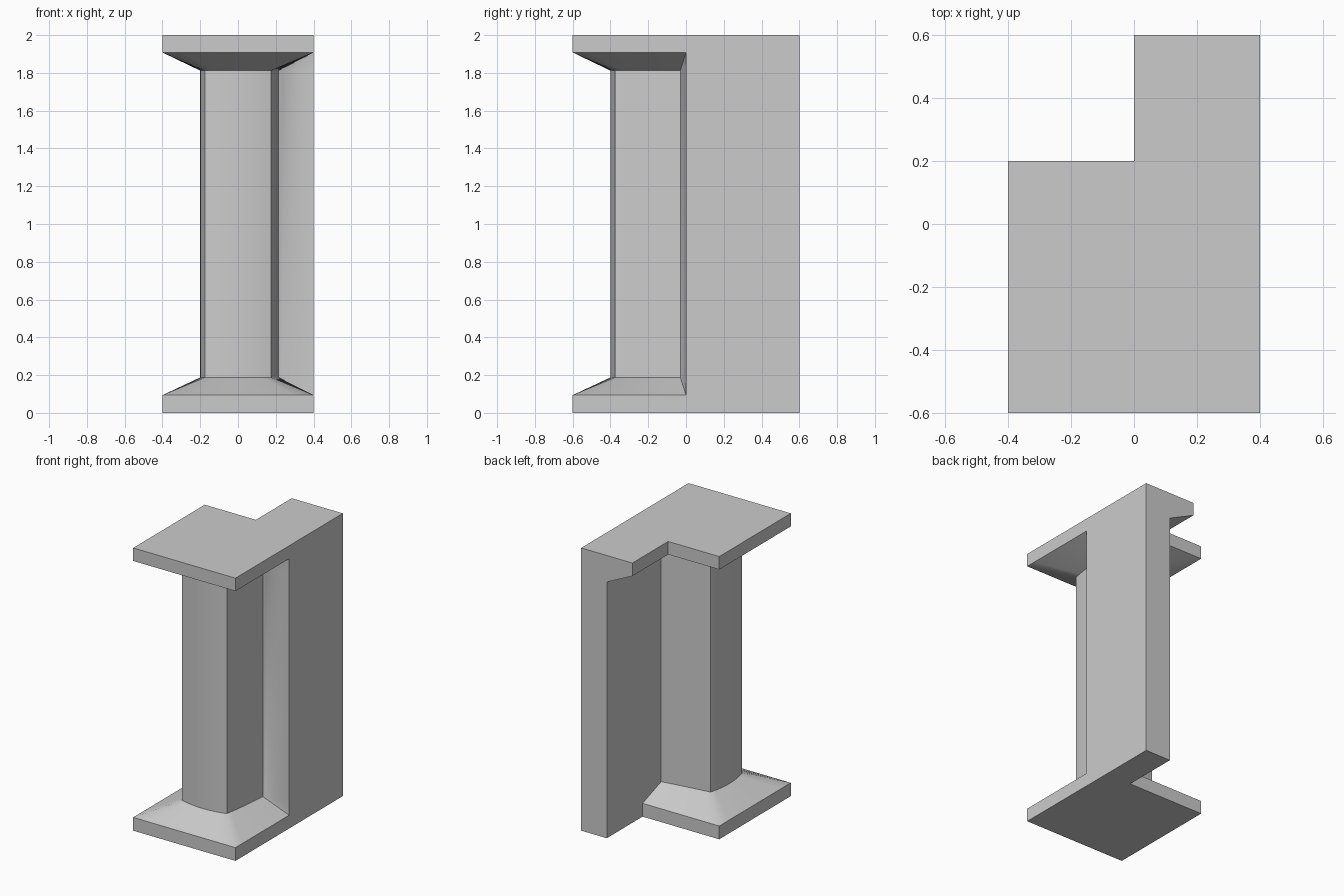
import bpy, bmesh, math
from mathutils import Vector

cube = bpy.data.objects.get("Cube")
if cube:
    bpy.data.objects.remove(cube, do_unlink=True)

stone = bpy.data.materials.new("plain grey stone")
stone.use_nodes = True
GREY = (0.6, 0.6, 0.6, 1)
stone.diffuse_color = GREY
stone.node_tree.nodes["Principled BSDF"].inputs["Base Color"].default_value = GREY

STEPS = 8

# Shaft and wall section: each corner with the point its next side passes through
SHAFT = [((-.175, -.375), (0, -.4)),
         ((.175, -.375), (.2, -.2)),
         ((.215, -.03), (.3, -.008)),
         ((.4, 0), None),
         ((.4, .6), None),
         ((.2, .6), (.198, .3)),
         ((.175, .027), (0, 0)),
         ((-.175, -.025), (-.2, -.2))]

# Plate outlines, corner for corner with the shaft section
def plate(inner_x):
    return [(p, None) for p in [(-.4, -.6), (.4, -.6), (.4, 0), (.4, 0), (.4, .6),
                                (inner_x, .6), (inner_x, .2), (-.4, .2)]]

FOOT, CAP = plate(.2), plate(0)


def outline(section):
    """Sample every side of a section, bowed through its middle point."""
    points = []
    for i, (start, via) in enumerate(section):
        a = Vector(start)
        b = Vector(section[(i + 1) % len(section)][0])
        middle = (a + b) / 2
        bow = Vector(via) - middle if via else Vector((0, 0))
        for s in range(STEPS):
            t = s / STEPS
            points.append(a.lerp(b, t) + bow * 4 * t * (1 - t))
    return points


def loft(name, layers):
    """Skin a closed solid through (section, height) layers."""
    bm = bmesh.new()
    rings = [[bm.verts.new((p.x, p.y, z)) for p in outline(section)]
             for section, z in layers]
    count = len(rings[0])
    for low, high in zip(rings, rings[1:]):
        for i in range(count):
            j = (i + 1) % count
            bm.faces.new((low[i], low[j], high[j], high[i]))
    bm.faces.new(rings[0][::-1])
    bm.faces.new(rings[-1])
    bmesh.ops.remove_doubles(bm, verts=bm.verts, dist=1e-5)
    bmesh.ops.recalc_face_normals(bm, faces=bm.faces)
    mesh = bpy.data.meshes.new(name)
    bm.to_mesh(mesh)
    bm.free()
    mesh.materials.append(stone)
    obj = bpy.data.objects.new(name, mesh)
    bpy.context.collection.objects.link(obj)
    return obj


# Foot plate, lower flare, shaft with wall, upper flare, cap plate
pillar = loft("pillar_with_wall", [(FOOT, 0), (FOOT, .094), (SHAFT, .188),
                                   (SHAFT, 1.812), (CAP, 1.908), (CAP, 2)])

bpy.ops.object.select_all(action='DESELECT')
pillar.select_set(True)
bpy.context.view_layer.objects.active = pillar
bpy.ops.object.shade_smooth_by_angle(angle=math.radians(30))
